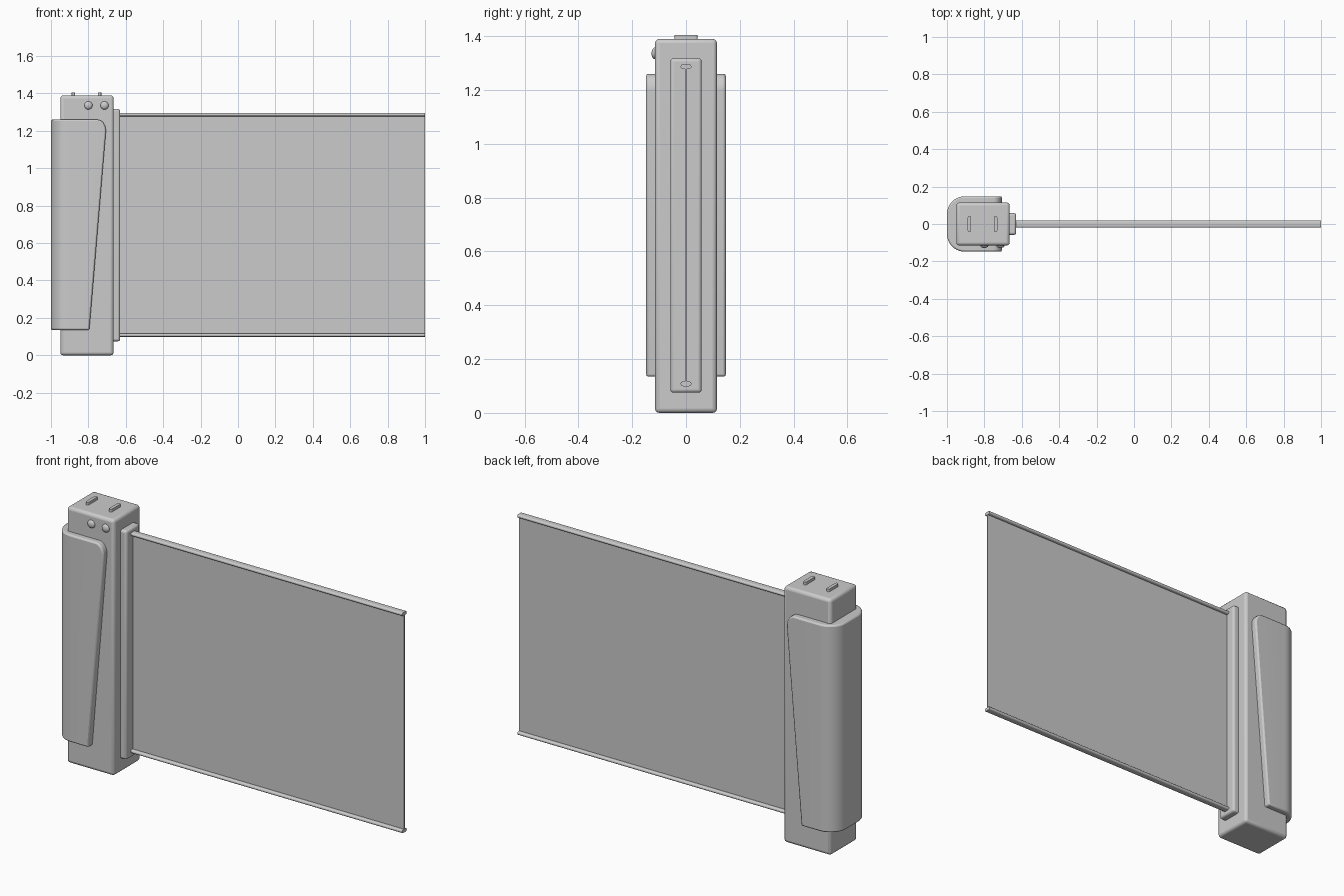
import bpy, bmesh, math
from mathutils import Vector

if "Cube" in bpy.data.objects:
    bpy.data.objects.remove(bpy.data.objects["Cube"])


def finish(name, bm, bevel=0.0, segments=3):
    bmesh.ops.recalc_face_normals(bm, faces=bm.faces)
    mesh = bpy.data.meshes.new(name)
    bm.to_mesh(mesh)
    bm.free()
    obj = bpy.data.objects.new(name, mesh)
    bpy.context.collection.objects.link(obj)
    if bevel:
        mod = obj.modifiers.new("rounded_edges", 'BEVEL')
        mod.width = bevel
        mod.segments = segments
        mod.limit_method = 'ANGLE'
        mod.angle_limit = math.radians(40)
    bpy.context.view_layer.objects.active = obj
    obj.select_set(True)
    bpy.ops.object.shade_smooth_by_angle(angle=math.radians(35))
    obj.select_set(False)
    return obj


def box(name, x, y, z, bevel=0.0):
    bm = bmesh.new()
    bmesh.ops.create_cube(bm, size=1)
    for v in bm.verts:
        v.co = Vector([(r[0] + r[1]) / 2 + c * (r[1] - r[0])
                       for c, r in zip(v.co, (x, y, z))])
    return finish(name, bm, bevel)


def extrude(points, offset):
    bm = bmesh.new()
    face = bm.faces.new([bm.verts.new(p) for p in points])
    new = bmesh.ops.extrude_face_region(bm, geom=[face])["geom"]
    bmesh.ops.translate(bm, vec=offset,
                        verts=[g for g in new if isinstance(g, bmesh.types.BMVert)])
    return bm


def stadium(half_length, radius, steps=8):
    # outline with round ends, long axis first
    pts = []
    for side in (1, -1):
        for i in range(steps + 1):
            a = -math.pi / 2 + math.pi * i / steps
            pts.append((side * (half_length - radius + radius * math.cos(a)),
                        side * radius * math.sin(a)))
    return pts


# Housing and the raised frame the screen slides out of
box("housing", (-0.95, -0.665), (-0.115, 0.115), (0, 1.39), 0.016)
box("slot_frame", (-0.69, -0.63), (-0.058, 0.058), (0.075, 1.318), 0.012)

# Wrap-around cover: slanted side profile, back edges rounded
W = 0.148
profile = [(-1, 0.135), (-0.795, 0.135), (-0.706, 1.2)]
for i in range(1, 7):
    a = math.pi / 2 * i / 6
    profile.append((-0.752 + 0.046 * math.cos(a), 1.2 + 0.06 * math.sin(a)))
profile.append((-1, 1.26))
bm = extrude([(x, -W, z) for x, z in profile], (0, 2 * W, 0))
back = [e for e in bm.edges if all(v.co.x < -0.999 for v in e.verts)
        and abs(e.verts[0].co.z - e.verts[1].co.z) > 0.5]
bmesh.ops.bevel(bm, geom=back, offset=0.095, segments=10, profile=0.5,
                affect='EDGES')
finish("wrap_cover", bm, 0.008, 2)

# Screen sheet with beaded rails along both edges
box("screen_sheet", (-0.64, 1), (-0.003, 0.003), (0.108, 1.288))
for name, z in (("bottom_rail", 0.108), ("top_rail", 1.287)):
    outline = stadium(0.02, 0.009)
    finish(name, extrude([(-0.64, y, z + h) for y, h in outline], (1.64, 0, 0)))

# Tabs on the top
for i, x in enumerate((-0.88, -0.74)):
    finish(f"top_tab_{i + 1}",
           extrude([(x + h, y, 1.38) for y, h in stadium(0.043, 0.009)], (0, 0, 0.025)))

# Domed buttons on the front
for i, x in enumerate((-0.80, -0.714)):
    bm = bmesh.new()
    bmesh.ops.create_uvsphere(bm, u_segments=24, v_segments=12, radius=0.022)
    bmesh.ops.scale(bm, vec=(1, 0.65, 1), verts=bm.verts)
    bmesh.ops.translate(bm, vec=(x, -0.114, 1.336), verts=bm.verts)
    finish(f"button_{i + 1}", bm)
